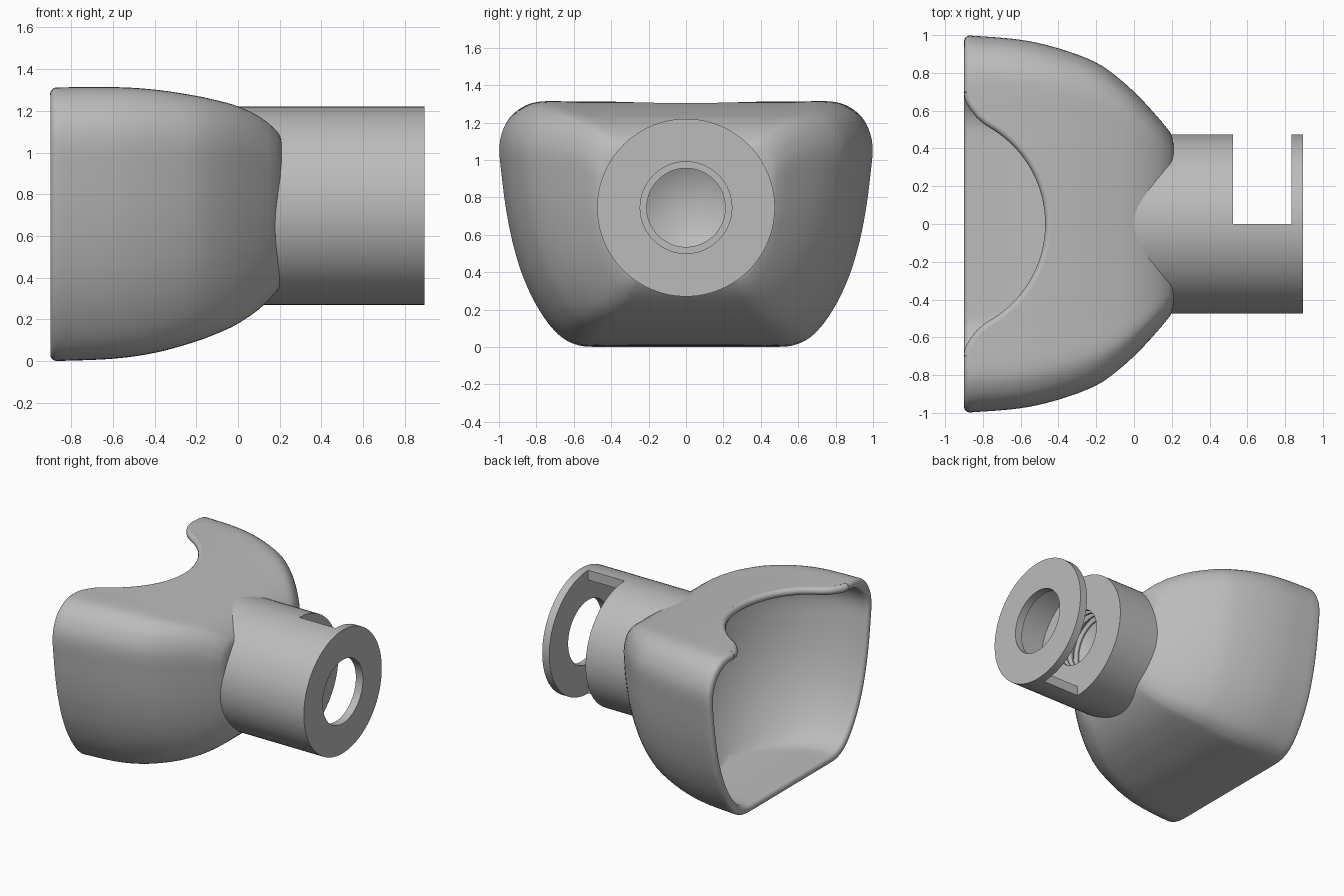
import bpy, bmesh, math
from mathutils import Vector, Matrix

cube = bpy.data.objects.get("Cube")
if cube:
    bpy.data.objects.remove(cube, do_unlink=True)

grey = bpy.data.materials.new("plain grey")
grey.use_nodes = True
grey.diffuse_color = (0.5, 0.5, 0.5, 1)
grey.node_tree.nodes["Principled BSDF"].inputs["Base Color"].default_value = (0.5, 0.5, 0.5, 1)


def make_object(name, bm):
    bmesh.ops.recalc_face_normals(bm, faces=bm.faces)
    mesh = bpy.data.meshes.new(name)
    bm.to_mesh(mesh)
    bm.free()
    mesh.materials.append(grey)
    obj = bpy.data.objects.new(name, mesh)
    bpy.context.collection.objects.link(obj)
    return obj


def cut(obj, cutter):
    mod = obj.modifiers.new("cut", 'BOOLEAN')
    mod.operation = 'DIFFERENCE'
    mod.solver = 'EXACT'
    mod.object = cutter
    bpy.context.view_layer.objects.active = obj
    bpy.ops.object.modifier_apply(modifier=mod.name)
    bpy.data.objects.remove(cutter, do_unlink=True)


def smooth(obj, angle):
    bpy.ops.object.select_all(action='DESELECT')
    obj.select_set(True)
    bpy.context.view_layer.objects.active = obj
    bpy.ops.object.shade_smooth_by_angle(angle=math.radians(angle))


def hermite(a, b, ma, mb, t):
    return (a * (2*t**3 - 3*t**2 + 1) + ma * (t**3 - 2*t**2 + t)
            + b * (3*t**2 - 2*t**3) + mb * (t**3 - t**2))


# Scoop cross-section: half outline from floor to roof, in unit width and height
HALF = [Vector(p) for p in [
    (0, 0), (.25, 0), (.5, 0), (.58, .007), (.65, .03), (.71, .07), (.77, .13), (.83, .21),
    (.88, .3), (.915, .385), (.945, .48), (.97, .59), (.988, .7), (1, .8), (.988, .87),
    (.945, .935), (.88, .977), (.79, 1), (.6, 1), (.3, 1), (0, 1)]]
FINE = []
for i in range(len(HALF) - 1):
    a, b = HALF[i], HALF[i + 1]
    ma = (b - HALF[max(i - 1, 0)]) / 2
    mb = (HALF[min(i + 2, len(HALF) - 1)] - a) / 2
    FINE += [hermite(a, b, ma, mb, t / 3) for t in range(3)]
FINE.append(HALF[-1])
OUTLINE = FINE + [Vector((-p.x, p.y)) for p in FINE[-2:0:-1]]

# Scoop taper: x, half width, floor height, roof height
TAPER = [Vector(k) for k in [
    (-.9, 1, 0, 1.31), (-.6, .975, .012, 1.312), (-.4, .93, .04, 1.3), (-.2, .855, .095, 1.27),
    (-.1, .787, .133, 1.248), (0, .70, .18, 1.22), (.12, .573, .265, 1.16), (.2, .476, .35, 1.09)]]


def taper(x):
    """Smooth curve through the taper keys."""
    i = max(k for k in range(len(TAPER) - 1) if k == 0 or TAPER[k][0] <= x)
    a, b = TAPER[i], TAPER[i + 1]
    prev, after = TAPER[max(i - 1, 0)], TAPER[min(i + 2, len(TAPER) - 1)]
    h = b[0] - a[0]
    v = hermite(a, b, (b - prev) / (b[0] - prev[0]) * h,
                (after - a) / (after[0] - a[0]) * h, (x - a[0]) / h)
    return v[1], v[2], v[3]


def ring(bm, x, size, inset=0, scale=1):
    w, lo, hi = size
    mid, half = (lo + hi) / 2, ((hi - lo) / 2 - inset) * scale
    w = (w - inset) * scale
    return [bm.verts.new((x, p.x * w, mid + (2 * p.y - 1) * half)) for p in OUTLINE]


# Bowl: rounded hollow whose back wall curves down to a flat floor
WALL, RIM, DEPTH = .06, -.87, .78
WIDEST, DROP = .95, 1.08


def bowl_ring(bm, u):
    x, s = RIM + DEPTH * u, math.sqrt(1 - u * u)
    w0, lo0, hi0 = taper(RIM)
    _, lo, hi = taper(x)
    bottom = max(lo + WALL, WIDEST - DROP * s)
    verts = []
    for p in OUTLINE:
        start = lo0 + WALL + p.y * (hi0 - lo0 - 2 * WALL)
        if start < WIDEST:
            f = (start - lo0 - WALL) / (WIDEST - lo0 - WALL)
            z = bottom + f * (WIDEST - bottom)
            q, q0 = (WIDEST - z) / DROP, (WIDEST - start) / DROP
            k = math.sqrt(max(s * s - q * q, 0) / (1 - q0 * q0))
        else:
            f = (start - WIDEST) / (hi0 - WALL - WIDEST)
            z, k = WIDEST + f * (hi - WALL - WIDEST), s
        verts.append(bm.verts.new((x, p.x * (w0 - WALL) * k, z)))
    return verts


# Scoop shell: outside, rounded rim, bowl
bm = bmesh.new()
rings = [ring(bm, .215, taper(.2), 0, .6), ring(bm, .21, taper(.2), 0, .88),
         ring(bm, .202, taper(.2), 0, .97)]
rings += [ring(bm, .19 - 1.06 * i / 24, taper(.19 - 1.06 * i / 24)) for i in range(25)]
for i in range(1, 8):
    a = math.pi * i / 8
    r = WALL / 2
    rings.append(ring(bm, RIM - r * math.sin(a), taper(RIM), r - r * math.cos(a)))
rings += [bowl_ring(bm, math.sin(math.radians(87) * i / 30)) for i in range(31)]
for a, b in zip(rings, rings[1:]):
    for i in range(len(a)):
        j = (i + 1) % len(a)
        bm.faces.new((a[i], a[j], b[j], b[i]))
bm.faces.new(rings[0])
bm.faces.new(rings[-1])
bmesh.ops.remove_doubles(bm, verts=bm.verts, dist=1e-5)
scoop = make_object("scoop", bm)

# Notch in the roof, with flared corners
side = [(-.872, .70), (-.866, .665), (-.844, .626), (-.813, .585)]
for i in range(16):
    a = math.radians(62) * (1 - i / 16)
    side.append((-1.06 + .62 * math.cos(a), .62 * math.sin(a)))
path = side + [(-.44, 0)] + [(x, -y) for x, y in reversed(side)]
bm = bmesh.new()
base = bm.faces.new([bm.verts.new((x, y, .95)) for x, y in [(-1, .7)] + path + [(-1, -.7)]])
top = bmesh.ops.extrude_face_region(bm, geom=[base])["geom"]
bmesh.ops.translate(bm, verts=[v for v in top if isinstance(v, bmesh.types.BMVert)], vec=(0, 0, .6))
cut(scoop, make_object("notch_cutter", bm))
smooth(scoop, 40)

# Rounded lip running along the notch
curve = bpy.data.curves.new("notch_lip", 'CURVE')
curve.dimensions = '3D'
curve.bevel_depth = WALL / 2
curve.bevel_resolution = 4
curve.use_fill_caps = True
spline = curve.splines.new('POLY')
spline.points.add(len(path) - 1)
for point, (x, y) in zip(spline.points, path):
    point.co = (x, y, taper(x)[2] - WALL / 2, 1)
curve.materials.append(grey)
bpy.context.collection.objects.link(bpy.data.objects.new("notch_lip", curve))

# Round socket: lathed with a blind threaded bore, a pocket and an end flange
R, BORE, CORE = .475, .245, .21
profile = [(.225, 0), (.335, CORE)]
for i in range(3):
    x = .345 + .055 * i
    profile += [(x, CORE), (x + .012, BORE - .005), (x + .028, BORE - .005), (x + .04, CORE)]
profile += [(.525, CORE), (.525, .4), (.835, .4), (.835, BORE), (.895, BORE),
            (.895, R), (0, R), (0, 0)]
bm = bmesh.new()
verts = [bm.verts.new((x, 0, r)) for x, r in profile]
edges = [bm.edges.new(pair) for pair in zip(verts, verts[1:])]
bmesh.ops.spin(bm, geom=verts + edges, axis=(1, 0, 0), cent=(0, 0, 0),
               angle=math.tau, steps=96, use_merge=True)
bmesh.ops.remove_doubles(bm, verts=bm.verts, dist=1e-5)
bmesh.ops.translate(bm, verts=bm.verts, vec=(0, 0, .745))
socket = make_object("socket", bm)

# Side slot opening the pocket
bm = bmesh.new()
bmesh.ops.create_cube(bm, size=1, matrix=Matrix.Translation((.68, .5, .745))
                      @ Matrix.Diagonal((.31, 1, 1.4, 1)))
cut(socket, make_object("slot_cutter", bm))
smooth(socket, 30)
